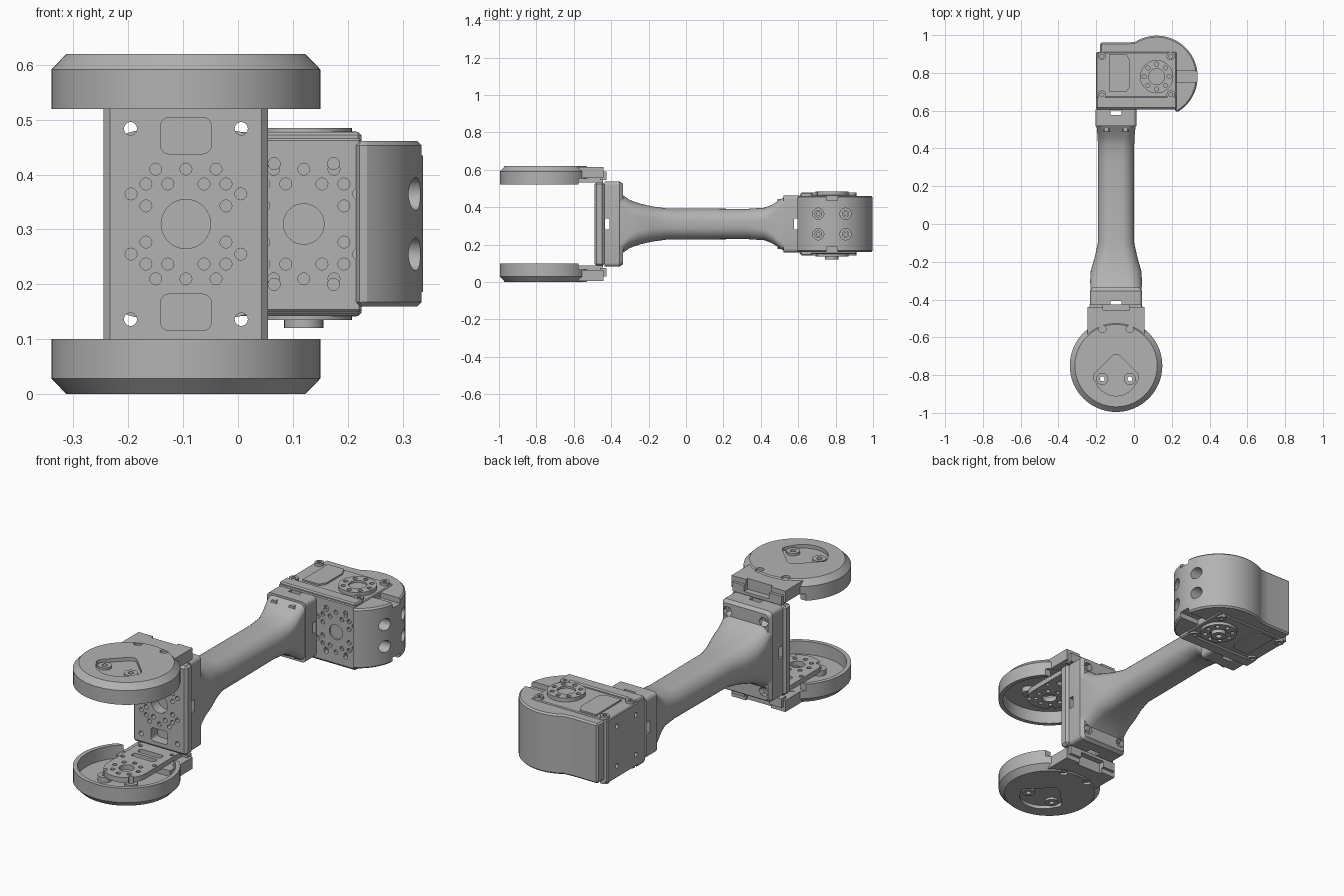
import bpy, bmesh
from math import sin, cos, pi, radians

cube = bpy.data.objects.get("Cube")
if cube:
    bpy.data.objects.remove(cube, do_unlink=True)

CX, CZ = -0.095, 0.31          # arm axis
SX, SY = 0.12, 0.78            # servo axis
CY = -0.75                     # cup centre
parts = []

grey = bpy.data.materials.new("plain_grey")
grey.use_nodes = True
grey.diffuse_color = (0.45, 0.45, 0.45, 1)
grey.node_tree.nodes["Principled BSDF"].inputs["Base Color"].default_value = (0.45, 0.45, 0.45, 1)


# Outlines in a plane
def arc(u, v, r, a, b, n):
    return [(u + r * cos(radians(a + (b - a) * i / n)), v + r * sin(radians(a + (b - a) * i / n)))
            for i in range(n + 1)]


def circle(u, v, r, n=16):
    return arc(u, v, r, 0, 360, n)[:-1]


def rect(u0, u1, v0, v1):
    return [(u0, v0), (u1, v0), (u1, v1), (u0, v1)]


def rounded(u, v, hu, hv, r, n=5):
    pts = []
    for k, (su, sv) in enumerate(((1, 1), (-1, 1), (-1, -1), (1, -1))):
        pts += arc(u + su * (hu - r), v + sv * (hv - r), r, 90 * k, 90 * k + 90, n)
    return pts


# Solids: a stack of (position, outline) rings along an axis
def place(axis, p, w):
    return {"x": (w, *p), "y": (p[0], w, p[1]), "z": (*p, w)}[axis]


def prism(pts, axis, a, b):
    return axis, [(a, pts), (b, pts)]


def rod(u, v, r, axis, a, b, n=16):
    return prism(circle(u, v, r, n), axis, a, b)


def box(x0, x1, y0, y1, z0, z1):
    return prism(rect(x0, x1, y0, y1), "z", z0, z1)


def mesh_object(name, solids):
    bm = bmesh.new()
    for axis, rings in solids:
        rows = [[bm.verts.new(place(axis, p, w)) for p in pts] for w, pts in rings]
        n = len(rows[0])
        for a, b in zip(rows, rows[1:]):
            for i in range(n):
                bm.faces.new((a[i], a[(i + 1) % n], b[(i + 1) % n], b[i]))
        bm.faces.new(rows[0])
        bm.faces.new(rows[-1])
    bmesh.ops.recalc_face_normals(bm, faces=bm.faces)
    me = bpy.data.meshes.new(name)
    bm.to_mesh(me)
    bm.free()
    ob = bpy.data.objects.new(name, me)
    bpy.context.collection.objects.link(ob)
    return ob


def make(name, solids, cuts=(), bevel=0, mirror=False):
    ob = mesh_object(name, solids)
    if bevel:
        m = ob.modifiers.new("bevel", "BEVEL")
        m.width, m.segments, m.limit_method, m.angle_limit = bevel, 1, "ANGLE", radians(50)
    cutter = None
    if cuts:
        cutter = mesh_object(name + "_cutter", cuts)
        cutter.hide_render = True
        m = ob.modifiers.new("cut", "BOOLEAN")
        m.operation, m.solver, m.use_self, m.object = "DIFFERENCE", "EXACT", True, cutter
    if mirror:
        m = ob.modifiers.new("mirror", "MIRROR")
        m.use_axis = (False, False, True)
        m.mirror_object = middle
    bpy.context.view_layer.update()
    me = bpy.data.meshes.new_from_object(ob.evaluated_get(bpy.context.evaluated_depsgraph_get()))
    ob.modifiers.clear()
    ob.data = me
    me.materials.clear()
    me.materials.append(grey)
    if cutter:
        bpy.data.objects.remove(cutter, do_unlink=True)
    parts.append(ob)


middle = bpy.data.objects.new("mirror_centre", None)
middle.location.z = CZ
middle.hide_render = True
bpy.context.collection.objects.link(middle)


# Drilled mounting pattern around a centre
def pattern(u, v, axis, a, b):
    spots = {(su * p, sv * q) for su in (1, -1) for sv in (1, -1)
             for p, q in ((0, .1), (.1, .055), (.055, .1), (.073, .033), (.033, .073), (.073, .073))}
    return [rod(u + p, v + q, .011, axis, a, b, 12) for p, q in sorted(spots)]


def corners(du, dv):
    return [(su * du, sv * dv) for su in (1, -1) for sv in (1, -1)]


# Round cups, open towards each other
outer = circle(CX, CY, .245, 64)
recess = arc(CX, -.72, .03, 45, 135, 5) + arc(CX - .09, -.81, .03, 135, 225, 5) \
    + arc(CX, -.795, .115, 215, 325, 12) + arc(CX + .09, -.81, .03, -45, 45, 5)
cup_holes = [rod(CX + s * .073, -.82, .013, "z", -.05, .15) for s in (1, -1)]
make("end_cup", [("z", [(0, circle(CX, CY, .218, 64)), (.028, outer), (.1, outer)])],
     [rod(CX, CY, .224, "z", .035, .2, 64), box(-.5, .3, -.575, -.3, .066, .2),
      prism(recess, "z", -.05, .018)] + cup_holes
     + [rod(CX + s * .073, -.555, .02, "z", -.05, .012) for s in (1, -1)], mirror=True)
make("cup_boss", [rod(CX + s * .073, -.82, .032, "z", .006, .062, 24) for s in (1, -1)],
     cup_holes, mirror=True)
make("cup_neck", [box(-.245, .055, -.62, -.44, .006, .064), box(-.235, .04, -.46, -.425, .03, .075)],
     [rod(CX + s * .073, -.555, .02, "z", -.05, .025) for s in (1, -1)]
     + [box(CX - .07, CX + .07, -.455, -.4, 0, .06)], mirror=True)

# U bracket: two tongues and a drilled back plate
tongue = [(.01, -.445), (-.2, -.445)] + arc(CX, CY, .105, 180, 360, 20)
make("bracket_tongue", [prism(tongue, "z", .062, .088)],
     [prism(rounded(CX, y, .065, .016, .012), "z", 0, .2) for y in (-.56, -.61)]
     + [rod(CX, CY, .035, "z", 0, .2, 24)] + cup_holes
     + [rod(CX + .065 * cos(k * pi / 4), CY + .065 * sin(k * pi / 4), .011, "z", 0, .2, 12)
        for k in range(8)]
     + [rod(CX + p, -.585 + q, .01, "z", 0, .2, 12) for p, q in corners(.088, .07)], mirror=True)
flange_holes = [rod(CX + p, CZ + q, .012, "y", -.6, -.2) for p, q in corners(.101, .174)]
make("bracket_back_plate", [box(-.245, .055, -.49, -.437, .085, .535)],
     flange_holes + pattern(CX, CZ, "y", -.6, -.465) + [rod(CX, CZ, .045, "y", -.6, -.4, 32)]
     + [prism(rounded(CX, CZ + s * .161, .046, .033, .015), "y", -.6, -.4) for s in (1, -1)],
     bevel=.012)


# Flanges with crossed grooves in the mating face
def flange(name, hx, hz, a, b, g0, g1, cuts, rounding):
    make(name, [("y", [(a, rounded(CX, CZ, hx, hz, .02)), (b, rounded(CX, CZ, hx, hz, .02)),
                       (b + rounding, rounded(CX, CZ, hx - .012, hz - .012, .02))])],
         [box(-.5, .5, g0, g1, CZ - .03, CZ + .03), box(CX - .03, CX + .03, g0, g1, -.2, .8)] + cuts)


flange("lower_flange", .138, .228, -.437, -.355, -.434, -.408,
       flange_holes + [rod(CX + p, CZ + q, .026, "y", -.365, -.2, 6) for p, q in corners(.101, .174)], .018)
flange("upper_flange", .108, .152, .52, .605, .578, .602, [], -.0)

# Arm with flared ends
sections = [(-.36, .136, .17, .05), (-.335, .136, .152, .06), (-.30, .137, .128, .07),
            (-.25, .134, .11, .075), (-.18, .114, .094, .075), (-.10, .096, .083, .07),
            (.33, .095, .081, .07), (.42, .096, .087, .065), (.46, .098, .103, .055),
            (.495, .101, .125, .04), (.525, .104, .145, .03)]
make("arm_tube", [("y", [(y, rounded(CX, CZ, hx, hz, r, 8)) for y, hx, hz, r in sections])])
make("flange_nuts", [rod(CX + p, CZ + q, .022, "y", .49, .525, 6) for p, q in corners(.05, .115)])

# Servo body with drilled front and side
make("servo_body", [box(-.2, .225, .607, .91, .15, .466)],
     pattern(SX, CZ, "y", .5, .62) + [rod(SX + p, CZ + q, .011, "y", .5, .63) for p, q in corners(.054, .11)]
     + [rod(SX, CZ, .037, "y", .5, .615, 24)]
     + [rod(.76 + p, CZ + q, .011, "x", -.3, -.185) for p, q in corners(.075, .1)], bevel=.004)
top = CZ + .17
make("servo_front_lip", [box(-.2, .225, .612, .675, .455, .478)], bevel=.006, mirror=True)
make("servo_panel", [prism([(-.13, .70), (-.04, .70), (-.02, .73), (-.02, .86), (-.04, .90), (-.13, .90)],
                           "z", .46, .474)], mirror=True)
make("servo_screws", [rod(.012 + p, .787 + q, .022, "z", .45, .479) for p, q in corners(.182, .102)],
     [rod(.012 + p, .787 + q, .011, "z", .468, .6, 6) for p, q in corners(.182, .102)], mirror=True)

# Output discs
make("servo_horn", [rod(SX, SY, .088, "z", .45, .485, 40)],
     [rod(SX + .066 * cos(k * pi / 4), SY + .066 * sin(k * pi / 4), .011, "z", .47, .6, 12)
      for k in range(8)] + [rod(SX, SY, .042, "z", .475, .6, 24)], mirror=True)
make("idler_pin", [rod(SX, SY, .036, "z", .12, .18, 24)], [rod(SX, SY, .015, "z", .1, .135)])

# Rounded housing wrapped round the servo, with screw pockets
shell = arc(SX, SY, .217, -60, 122, 44) + [(-.04, .96), (-.18, .96), (-.18, .9), (.215, .9), (.215, .6)]
pockets = [(.78 + p, CZ + q) for p, q in corners(.073, .055)]
make("housing", [prism(shell, "z", .16, .461)],
     [rod(y, z, .03, "x", .265, .5, 24) for y, z in pockets]
     + [box(.2, .5, SY - .03, SY + .03, .435, .6), box(.2, .5, SY - .03, SY + .03, 0, .186)], bevel=.025)
make("housing_screws", [rod(y, z, .02, "x", .25, .28) for y, z in pockets],
     [rod(y, z, .01, "x", .27, .4, 6) for y, z in pockets])

# Smooth rounds, crisp edges
bpy.ops.object.select_all(action="DESELECT")
for ob in parts:
    ob.select_set(True)
bpy.context.view_layer.objects.active = parts[0]
bpy.ops.object.shade_smooth_by_angle(angle=radians(30))
